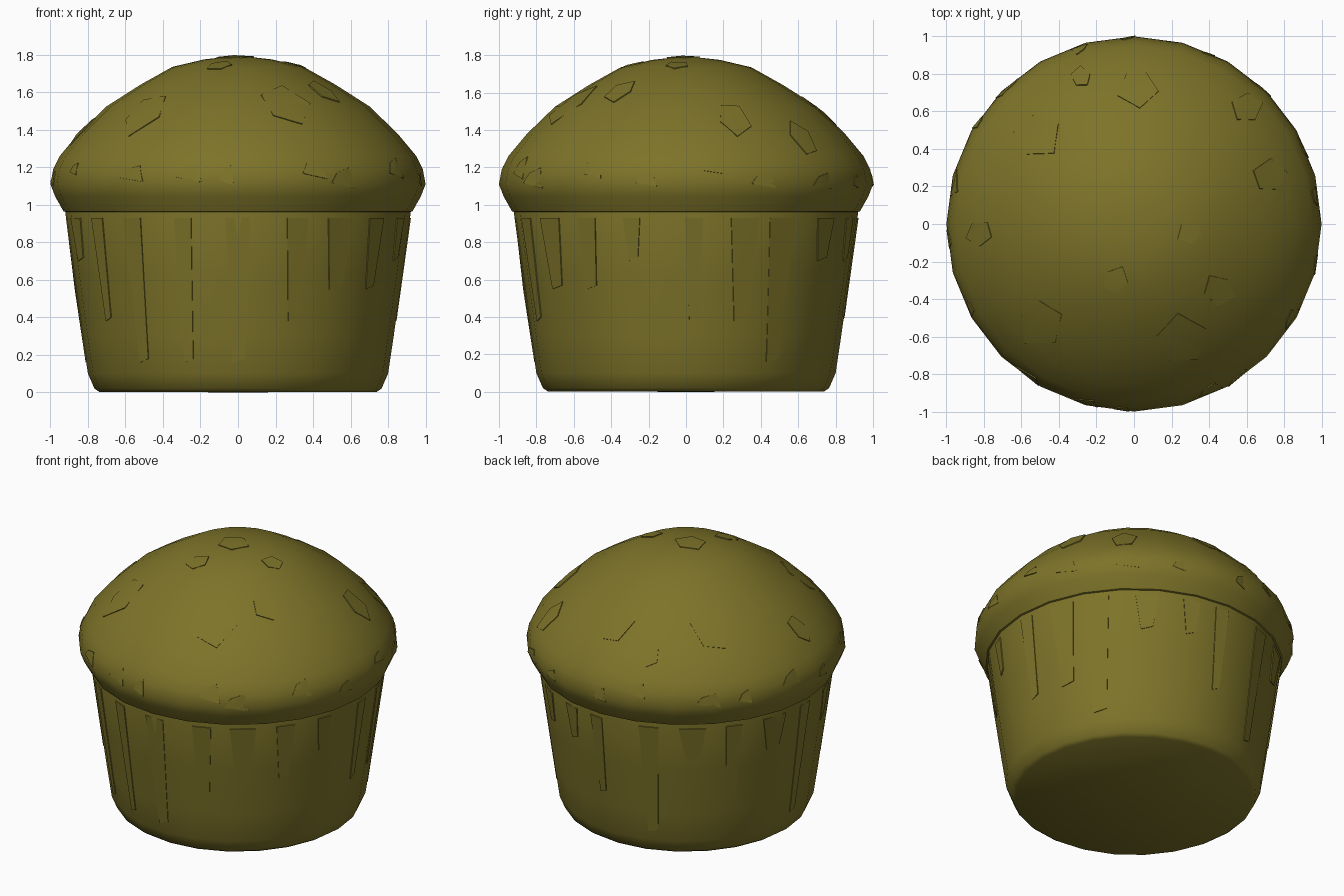
import bpy, bmesh, math, random
from mathutils import Vector
from mathutils.bvhtree import BVHTree

if "Cube" in bpy.data.objects:
    bpy.data.objects.remove(bpy.data.objects["Cube"])

random.seed(4)
SIDES = 24
crust = bpy.data.materials.new("olive_brown")
crust.diffuse_color = (0.205, 0.172, 0.022, 1)
crust.use_nodes = True
crust.node_tree.nodes["Principled BSDF"].inputs["Base Color"].default_value = crust.diffuse_color


def finish(name, bm, angle):
    bmesh.ops.recalc_face_normals(bm, faces=bm.faces)
    mesh = bpy.data.meshes.new(name)
    bm.to_mesh(mesh)
    obj = bpy.data.objects.new(name, mesh)
    bpy.context.collection.objects.link(obj)
    mesh.materials.append(crust)
    bpy.ops.object.select_all(action='DESELECT')
    obj.select_set(True)
    bpy.context.view_layer.objects.active = obj
    bpy.ops.object.shade_smooth_by_angle(angle=math.radians(angle))
    return obj


def lathe(name, profile):
    """Spin a radius/height profile around z; returns its surface for ray casts."""
    bm = bmesh.new()
    rings = []
    for r, z in profile:
        count = SIDES if r > 0 else 1
        rings.append([bm.verts.new((r * math.sin(2 * math.pi * i / SIDES),
                                    r * math.cos(2 * math.pi * i / SIDES), z))
                      for i in range(count)])
    for a, b in zip(rings, rings[1:]):
        for i in range(SIDES):
            j = (i + 1) % SIDES
            quad = [a[i % len(a)], a[j % len(a)], b[j % len(b)], b[i % len(b)]]
            bm.faces.new(list(dict.fromkeys(quad)))
    bmesh.ops.recalc_face_normals(bm, faces=bm.faces)
    tree = BVHTree.FromBMesh(bm)
    finish(name, bm, 40)
    bm.free()
    return tree


def add_flake(bm, tree, rays, lift):
    """Thin plate on the surface: the first ray is its middle, the rest its outline."""
    hits = [tree.ray_cast(Vector(o), Vector(d)) for o, d in rays]
    if any(h[0] is None for h in hits):
        return
    top = [bm.verts.new(h[0] + h[1] * lift) for h in hits]
    low = [bm.verts.new(h[0] - h[1] * 0.008) for h in hits[1:]]
    rim = top[1:]
    for i in range(len(rim)):
        j = (i + 1) % len(rim)
        bm.faces.new((top[0], rim[i], rim[j]))
        bm.faces.new((rim[i], low[i], low[j], rim[j]))


def side_ray(angle, z):
    d = Vector((math.sin(angle), -math.cos(angle), 0))
    return d * 3 + Vector((0, 0, z)), -d


# Domed top with a rounded overhanging rim
dome = lathe("muffin_top", [(0, 1.795), (0.18, 1.775), (0.35, 1.735), (0.52, 1.64),
                            (0.70, 1.525), (0.85, 1.38), (0.95, 1.26), (0.985, 1.19),
                            (1.0, 1.11), (0.975, 1.045), (0.93, 0.965), (0.88, 0.95)])
# Tapered cup with a bevelled foot and a closed base
cup = lathe("cup", [(0.915, 0.99), (0.92, 0.955), (0.875, 0.62), (0.83, 0.30),
                    (0.80, 0.10), (0.765, 0.02), (0.74, 0.003), (0, 0)])

# Crust flakes on the dome: x, y, size
bm = bmesh.new()
spots = [(-0.02, -0.02, 0.12), (-0.52, 0.47, 0.13), (0.02, 0.73, 0.11), (0.30, -0.05, 0.07),
         (0.72, 0.25, 0.10), (-0.50, -0.52, 0.13), (0.25, -0.62, 0.14), (-0.10, -0.30, 0.08),
         (0.60, 0.62, 0.09), (-0.82, -0.05, 0.08), (0.45, -0.35, 0.09), (-0.28, 0.78, 0.06)]
for x, y, size in spots:
    turn = random.random() * 6
    rays = [((x, y, 3), (0, 0, -1))]
    for k in range(5):
        a = turn + k * math.tau / 5
        r = size * random.uniform(0.75, 1.1)
        rays.append(((x + r * math.cos(a), y + r * math.sin(a), 3), (0, 0, -1)))
    add_flake(bm, dome, rays, 0.006)
# Small chips around the rim
for k in range(18):
    a = k * math.tau / 18 + random.uniform(-0.1, 0.1)
    z, w, h = random.uniform(1.12, 1.2), random.uniform(0.04, 0.08), random.uniform(0.03, 0.06)
    add_flake(bm, dome, [side_ray(a, z), side_ray(a - w, z - h / 2), side_ray(a + w, z - h),
                         side_ray(a + w * 0.6, z + h), side_ray(a - w * 0.5, z + h / 2)], 0.006)
finish("crust_flakes", bm, 25)
bm.free()

# Long and short folds hanging down the cup
bm = bmesh.new()
for k in range(20):
    a = k * math.tau / 20 + random.uniform(-0.05, 0.05)
    bottom = random.choice((0.16, 0.38, 0.55, 0.7))
    w = random.uniform(0.05, 0.1)
    add_flake(bm, cup, [side_ray(a, (0.93 + bottom) / 2),
                        side_ray(a - w, 0.93), side_ray(a + w, 0.93),
                        side_ray(a + w * 0.6, bottom + 0.02), side_ray(a - w * 0.5, bottom)], 0.006)
finish("cup_folds", bm, 25)
bm.free()
